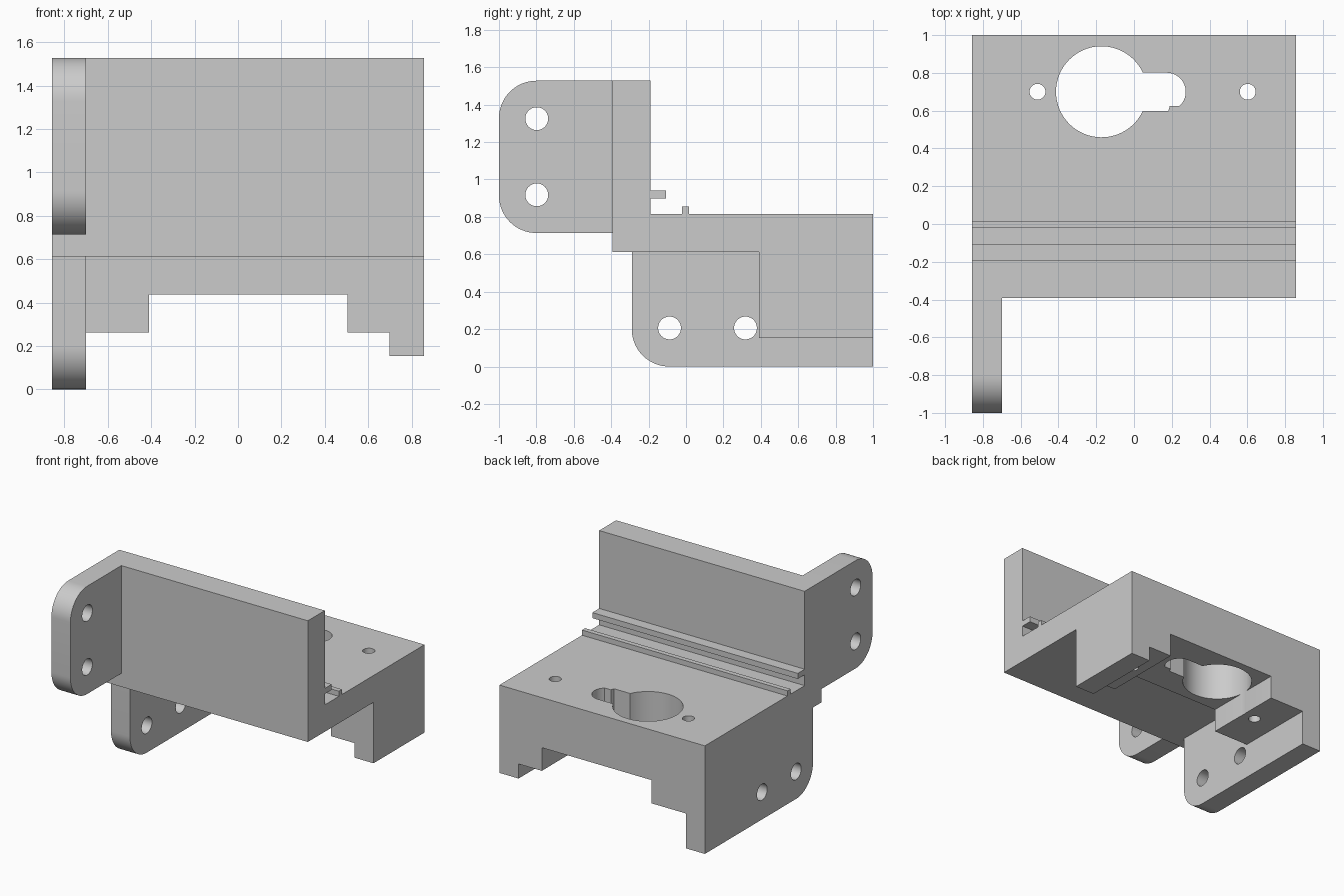
import bpy, bmesh
from math import sin, cos, pi, asin
from mathutils import Vector

if "Cube" in bpy.data.objects:
    bpy.data.objects.remove(bpy.data.objects["Cube"], do_unlink=True)

grey = bpy.data.materials.new("plain_grey")
grey.use_nodes = True
GREY = (0.6, 0.6, 0.6, 1)
grey.diffuse_color = GREY
grey.node_tree.nodes["Principled BSDF"].inputs["Base Color"].default_value = GREY

# Maps profile coordinates (u, v) and depth w to x, y, z for each extrusion axis
PLACE = {
    "x": lambda u, v, w: (w, u, v),
    "y": lambda u, v, w: (u, w, v),
    "z": lambda u, v, w: (u, v, w),
}


def prism(name, outline, axis, start, end):
    """Extrude a closed outline along one axis."""
    bm = bmesh.new()
    face = bm.faces.new([bm.verts.new(PLACE[axis](u, v, start)) for u, v in outline])
    out = bmesh.ops.extrude_face_region(bm, geom=[face])
    moved = [g for g in out["geom"] if isinstance(g, bmesh.types.BMVert)]
    bmesh.ops.translate(bm, verts=moved, vec=Vector(PLACE[axis](0, 0, end - start)))
    bmesh.ops.recalc_face_normals(bm, faces=bm.faces)
    mesh = bpy.data.meshes.new(name)
    bm.to_mesh(mesh)
    bm.free()
    mesh.materials.append(grey)
    obj = bpy.data.objects.new(name, mesh)
    bpy.context.collection.objects.link(obj)
    return obj


def arc(u, v, r, a0, a1, steps):
    angles = [a0 + (a1 - a0) * i / steps for i in range(steps + 1)]
    return [(u + r * cos(a), v + r * sin(a)) for a in angles]


def circle(u, v, r, steps=48):
    return arc(u, v, r, 0, 2 * pi, steps)[:-1]


def combine(target, tool, operation):
    """Apply a boolean and drop the tool object."""
    mod = target.modifiers.new("combine", "BOOLEAN")
    mod.operation, mod.solver, mod.object = operation, "EXACT", tool
    bpy.context.view_layer.objects.active = target
    bpy.ops.object.modifier_apply(modifier=mod.name)
    bpy.data.objects.remove(tool, do_unlink=True)


HALF = 0.858        # half width
EAR = -0.70         # inner face of the ears
BACK = 1.0
FRONT, WALL = -0.392, -0.19
UNDER, DECK, TOP = 0.613, 0.816, 1.528
R = 0.2             # ear corner radius

# Upright wall, deck and the two thin ribs share one side profile
bracket = prism("mounting_bracket", [
    (FRONT, UNDER), (BACK, UNDER), (BACK, DECK),
    (0.015, DECK), (0.015, 0.855), (-0.022, 0.855), (-0.022, DECK),
    (WALL, DECK), (WALL, 0.898), (-0.108, 0.898), (-0.108, 0.94), (WALL, 0.94),
    (WALL, TOP), (FRONT, TOP)], "x", -HALF, HALF)

# Stepped rear block with the open channel
rear_block = prism("rear_block", [
    (-HALF, 0.7), (-HALF, 0.263), (-0.411, 0.263), (-0.411, 0.438),
    (0.504, 0.438), (0.504, 0.263), (0.698, 0.263), (0.698, 0.153),
    (HALF, 0.153), (HALF, 0.7)], "y", 0.391, BACK)

# Upper ear, rounded at the front
low = 0.714
upper_ear = prism("upper_ear",
                  [(-0.3, low), (-0.3, TOP)]
                  + arc(-1 + R, TOP - R, R, pi / 2, pi, 16)
                  + arc(-1 + R, low + R, R, pi, 1.5 * pi, 16), "x", -HALF, EAR)

# Lower ear, rounded at the bottom front
edge = -0.29
lower_ear = prism("lower_ear",
                  [(BACK, 0), (BACK, 0.7), (edge, 0.7)]
                  + arc(edge + R, R, R, pi, 1.5 * pi, 16), "x", -HALF, EAR)

for part in (rear_block, lower_ear, upper_ear):
    combine(bracket, part, "UNION")

# Bolt holes through the ears
for y, z in ((-0.798, 1.325), (-0.798, 0.918), (-0.088, 0.206), (0.318, 0.206)):
    combine(bracket, prism("ear_hole", circle(y, z, 0.061), "x", -0.95, -0.6), "DIFFERENCE")

# Small screw holes through the deck
for x in (-0.511, 0.602):
    combine(bracket, prism("deck_hole", circle(x, 0.70, 0.042, 32), "z", 0, 1), "DIFFERENCE")

# Keyhole: large round opening joined to a notched slot
cy, big, small = 0.70, 0.241, 0.101
join = asin(small / big)
notch = asin(0.074 / small)
keyhole = (arc(-0.172, cy, big, join, 2 * pi - join, 56)
           + [(0.182, cy - small), (0.19, cy - 0.074)]
           + arc(0.173, cy, small, -notch, pi / 2, 20))
combine(bracket, prism("keyhole", keyhole, "z", 0, 1), "DIFFERENCE")

# Smooth the curved faces and keep the edges crisp
bpy.ops.object.select_all(action="DESELECT")
bracket.select_set(True)
bpy.context.view_layer.objects.active = bracket
bpy.ops.object.shade_smooth_by_angle(angle=pi / 6)
